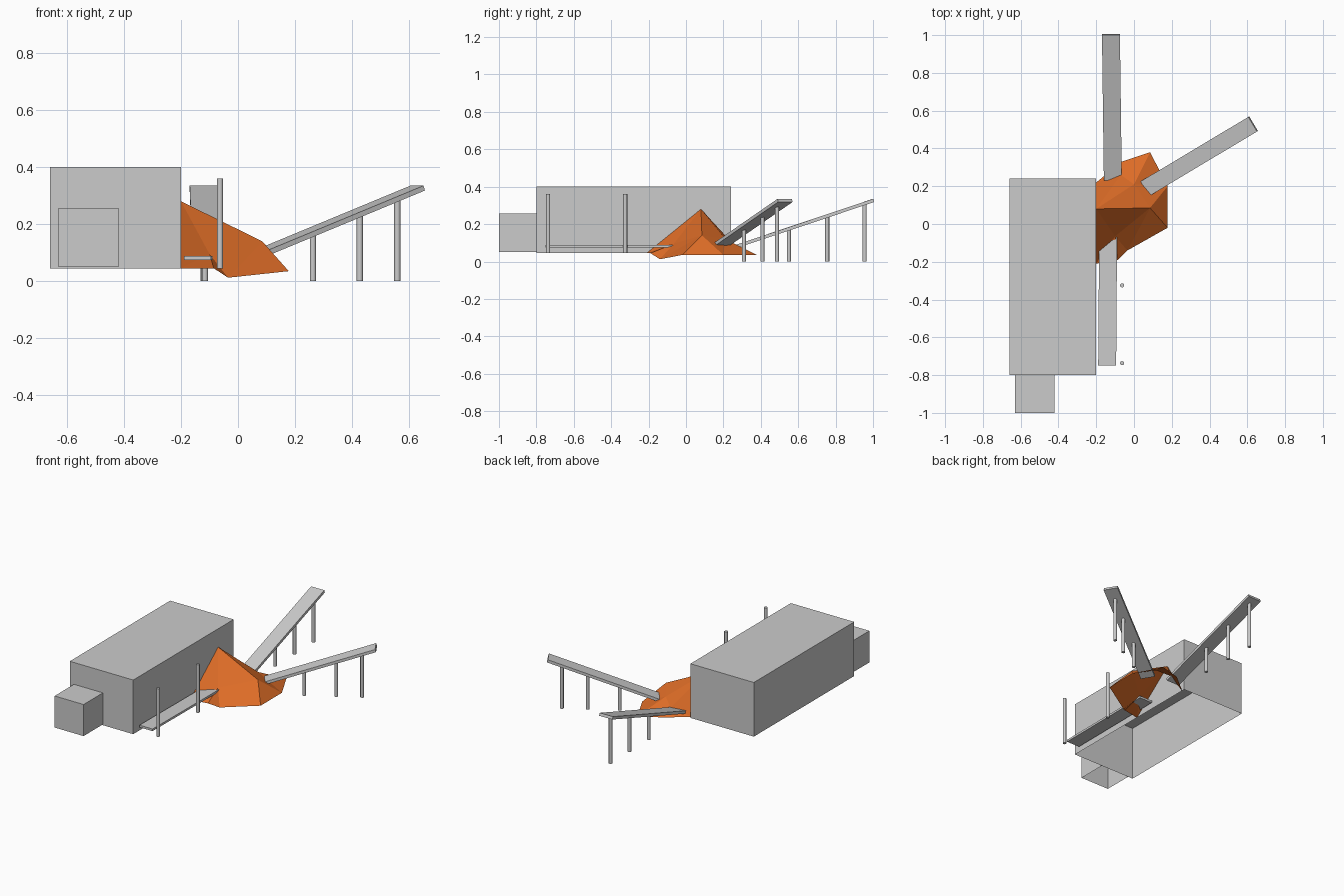
import bpy, bmesh, math
from mathutils import Vector, Matrix

if "Cube" in bpy.data.objects:
    bpy.data.objects.remove(bpy.data.objects["Cube"])


def finish(name, bm):
    mesh = bpy.data.meshes.new(name)
    bm.to_mesh(mesh)
    bm.free()
    ob = bpy.data.objects.new(name, mesh)
    bpy.context.collection.objects.link(ob)
    return ob


def box(name, lo, hi, open_bottom=False):
    bm = bmesh.new()
    lo, hi = Vector(lo), Vector(hi)
    bmesh.ops.create_cube(bm, size=1)
    bmesh.ops.scale(bm, vec=hi - lo, verts=bm.verts)
    bmesh.ops.translate(bm, vec=(lo + hi) / 2, verts=bm.verts)
    if open_bottom:
        bm.normal_update()
        bmesh.ops.delete(bm, geom=[f for f in bm.faces if f.normal.z < -0.9], context='FACES')
    return finish(name, bm)


def post(name, x, y, z0, z1, r=0.011):
    bm = bmesh.new()
    bmesh.ops.create_cone(bm, cap_ends=True, segments=12, radius1=r, radius2=r, depth=z1 - z0,
                          matrix=Matrix.Translation((x, y, (z0 + z1) / 2)))
    ob = finish(name, bm)
    for p in ob.data.polygons:
        p.use_smooth = len(p.vertices) == 4
    bm = bmesh.new()
    bm.from_mesh(ob.data)
    for e in bm.edges:
        e.smooth = e.calc_face_angle(0) < math.radians(40)
    bm.to_mesh(ob.data)
    bm.free()


# Flat belt slab whose top surface runs from start to end, level across its width
def belt(name, start, end, width, thick=0.018):
    a, b = Vector(start), Vector(end)
    along = (b - a).normalized()
    side = along.cross(Vector((0, 0, 1))).normalized()
    up = side.cross(along)
    bm = bmesh.new()
    bmesh.ops.create_cube(bm, size=1)
    bmesh.ops.scale(bm, vec=((b - a).length, width, thick), verts=bm.verts)
    rot = Matrix((along, -side, up)).transposed().to_4x4()
    bmesh.ops.transform(bm, matrix=Matrix.Translation((a + b) / 2 - up * thick / 2) @ rot,
                        verts=bm.verts)
    finish(name, bm)


# Inclined belt carried by three posts at the given fractions of its length
def conveyor(name, start, end, width, fractions):
    belt(name + "_belt", start, end, width)
    for i, t in enumerate(fractions):
        p = Vector(start).lerp(Vector(end), t)
        post(f"{name}_leg_{i + 1}", p.x, p.y, 0, p.z - 0.015)


# Buildings, open underneath
box("main_building", (-0.66, -0.80, 0.045), (-0.20, 0.24, 0.40), True)
box("annex", (-0.63, -1.0, 0.05), (-0.42, -0.80, 0.257), True)

# Conveyors
conveyor("rear_conveyor", (-0.112, 0.23, 0.077), (-0.122, 1.0, 0.335), 0.095,
         (0.416, 0.682, 0.942))
conveyor("side_conveyor", (0.03, 0.17, 0.087), (0.628, 0.528, 0.335), 0.09,
         (0.39, 0.665, 0.885))
belt("floor_belt", (-0.137, -0.05, 0.088), (-0.142, -0.75, 0.088), 0.095, 0.014)
for i, y in enumerate((-0.325, -0.737)):
    post(f"yard_pole_{i + 1}", -0.063, y, 0.045, 0.36)

# Faceted heap leaning on the building wall, open underneath
points = {
    "peak": (-0.20, 0.08, 0.28), "knee": (0.085, 0.085, 0.14),
    "s_wall": (-0.20, -0.21, 0.045), "s_mid": (-0.10, -0.065, 0.095),
    "s_foot": (-0.085, -0.19, 0.045), "s_low": (-0.035, -0.14, 0.012),
    "se": (0.178, -0.02, 0.035), "ne": (0.178, 0.20, 0.035),
    "n_foot": (0.085, 0.38, 0.035), "n_side": (-0.065, 0.33, 0.045),
    "n_mid": (-0.07, 0.26, 0.085), "hollow": (0.0, 0.21, 0.12),
    "n_wall": (-0.20, 0.22, 0.045),
}
faces = [
    "peak s_wall s_mid", "s_wall s_foot s_mid", "s_foot s_low s_mid", "peak s_mid knee",
    "s_mid s_low knee", "s_low se knee", "se ne knee", "knee ne hollow", "ne n_foot hollow",
    "peak knee hollow", "peak hollow n_mid", "hollow n_foot n_mid", "n_foot n_side n_mid",
    "peak n_mid n_wall", "n_side n_wall n_mid",
]
bm = bmesh.new()
verts = {k: bm.verts.new(v) for k, v in points.items()}
for f in faces:
    bm.faces.new([verts[k] for k in f.split()])
heap = finish("heap", bm)
mat = bpy.data.materials.new("orange")
mat.diffuse_color = (0.72, 0.15, 0.02, 1)
mat.use_nodes = True
mat.node_tree.nodes["Principled BSDF"].inputs["Base Color"].default_value = mat.diffuse_color
heap.data.materials.append(mat)
